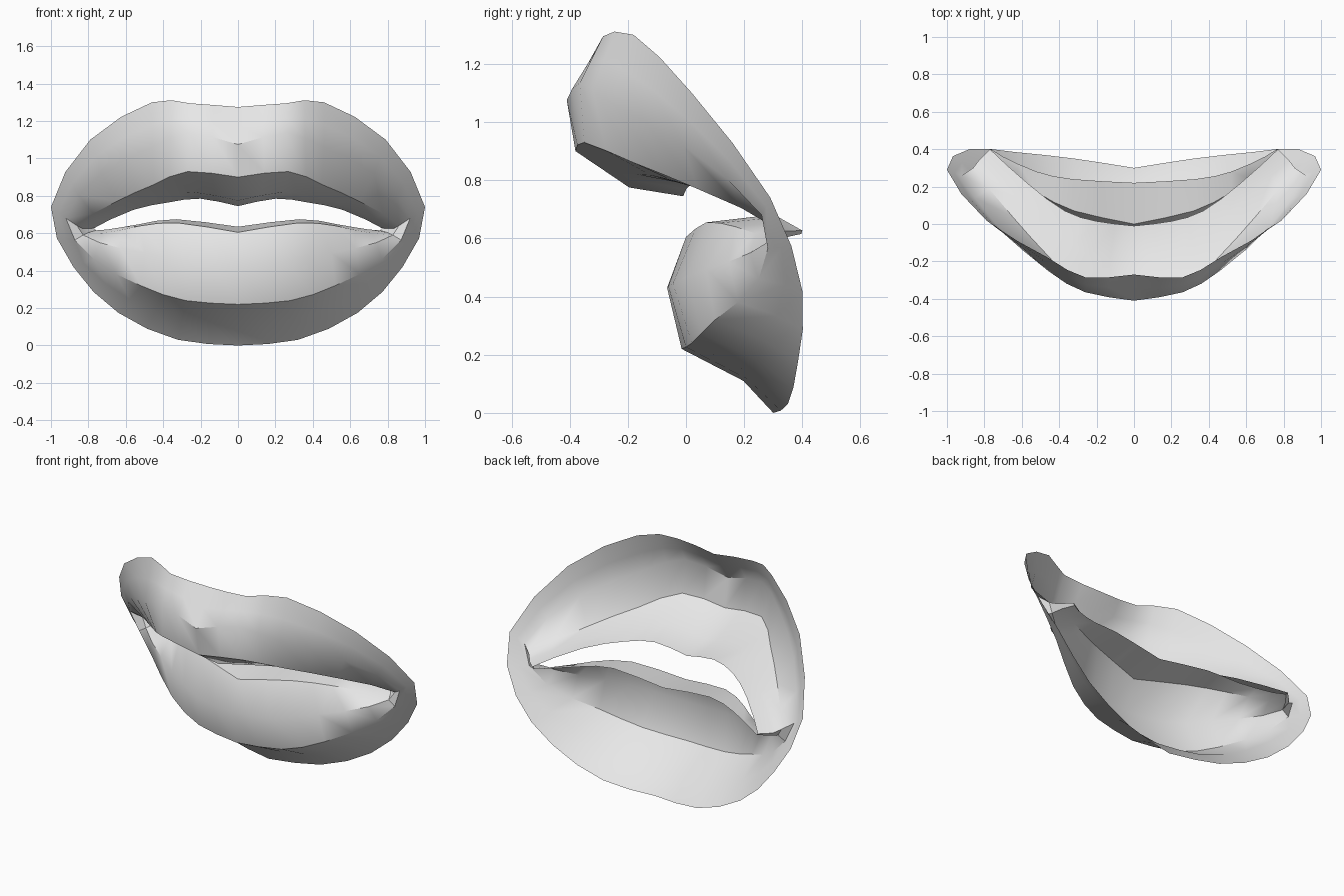
import bpy
import bmesh
import math
from mathutils import Vector

cube = bpy.data.objects.get("Cube")
if cube:
    bpy.data.objects.remove(cube, do_unlink=True)

STEPS = 2  # columns made between two control points


def make_material(name, colour):
    material = bpy.data.materials.new(name)
    material.use_nodes = True
    material.diffuse_color = colour
    material.node_tree.nodes["Principled BSDF"].inputs["Base Color"].default_value = colour
    return material


def smooth_path(points):
    """Curve through the control points, ending freely on the middle plane."""
    pts = [Vector(p) for p in points]
    padded = [pts[0] * 2 - pts[1]] + pts + [pts[-1] * 2 - pts[-2]]
    path = []
    for a, b, c, d in zip(padded, padded[1:], padded[2:], padded[3:]):
        for step in range(STEPS):
            t = step / STEPS
            path.append(b + (c - a) * (t / 2)
                        + (a * 2 - b * 5 + c * 4 - d) * (t * t / 2)
                        + (b * 3 - a - c * 3 + d) * (t ** 3 / 2))
    path.append(pts[-1])
    return path


# Half loops, from the middle of the upper lip round the corner to the lower lip
outer_rim = smooth_path([
    (0, -.27, 1.275), (.26, -.285, 1.295), (.46, -.18, 1.3), (.79, .02, 1.1),
    (1, .29, .74), (.88, .4, .42), (.64, .385, .175), (.32, .35, .03), (0, .3, 0)])
lip_border = smooth_path([
    (0, -.41, 1.075), (.26, -.365, 1.135), (.46, -.25, 1.06), (.73, -.01, .92),
    (.92, .26, .68), (.77, .25, .46), (.52, .1, .32), (.28, .02, .24), (0, -.015, .22)])
lip_crest = smooth_path([
    (0, -.38, .9), (.27, -.35, .93), (.45, -.18, .86), (.65, .04, .77),
    (.86, .3, .64), (.74, .22, .55), (.5, .07, .495), (.25, -.045, .445), (0, -.065, .43)])
mouth_line = smooth_path([
    (0, -.195, .775), (.24, -.17, .82), (.4, -.05, .8), (.6, .14, .735),
    (.83, .34, .625), (.72, .3, .6), (.52, .17, .64), (.32, .07, .655), (0, 0, .605)])
inner_rim = smooth_path([
    (0, -.01, .745), (.2, .015, .785), (.37, .07, .765), (.56, .21, .725),
    (.77, .4, .627), (.7, .36, .62), (.52, .28, .65), (.33, .24, .675), (0, .22, .635)])

# Loop between rim and border, hollowed under the lower lip
last = len(outer_rim) - 1
skin_slope = []
for i, (rim, border) in enumerate(zip(outer_rim, lip_border)):
    hollow = max(0, 2 * i / last - 1) * .055
    skin_slope.append((rim + border) / 2 + Vector((0, hollow, 0)))

loops = [outer_rim, skin_slope, lip_border, lip_crest, mouth_line, inner_rim]

# Bridge the loops on both sides of the middle plane
bm = bmesh.new()
for side in (1, -1):
    rows = [[bm.verts.new((p.x * side, p.y, p.z)) for p in loop] for loop in loops]
    for upper, lower in zip(rows, rows[1:]):
        for i in range(last):
            corners = [upper[i], lower[i], lower[i + 1], upper[i + 1]]
            bm.faces.new(corners if side == 1 else corners[::-1])
bmesh.ops.remove_doubles(bm, verts=bm.verts, dist=.0005)

mesh = bpy.data.meshes.new("lips")
bm.to_mesh(mesh)
bm.free()
lips = bpy.data.objects.new("lips", mesh)
bpy.context.collection.objects.link(lips)
mesh.materials.append(make_material("light grey", (.8, .8, .8, 1)))

# Soft skin with crisp lip edges
bpy.ops.object.select_all(action='DESELECT')
lips.select_set(True)
bpy.context.view_layer.objects.active = lips
bpy.ops.object.shade_smooth_by_angle(angle=math.radians(38))
